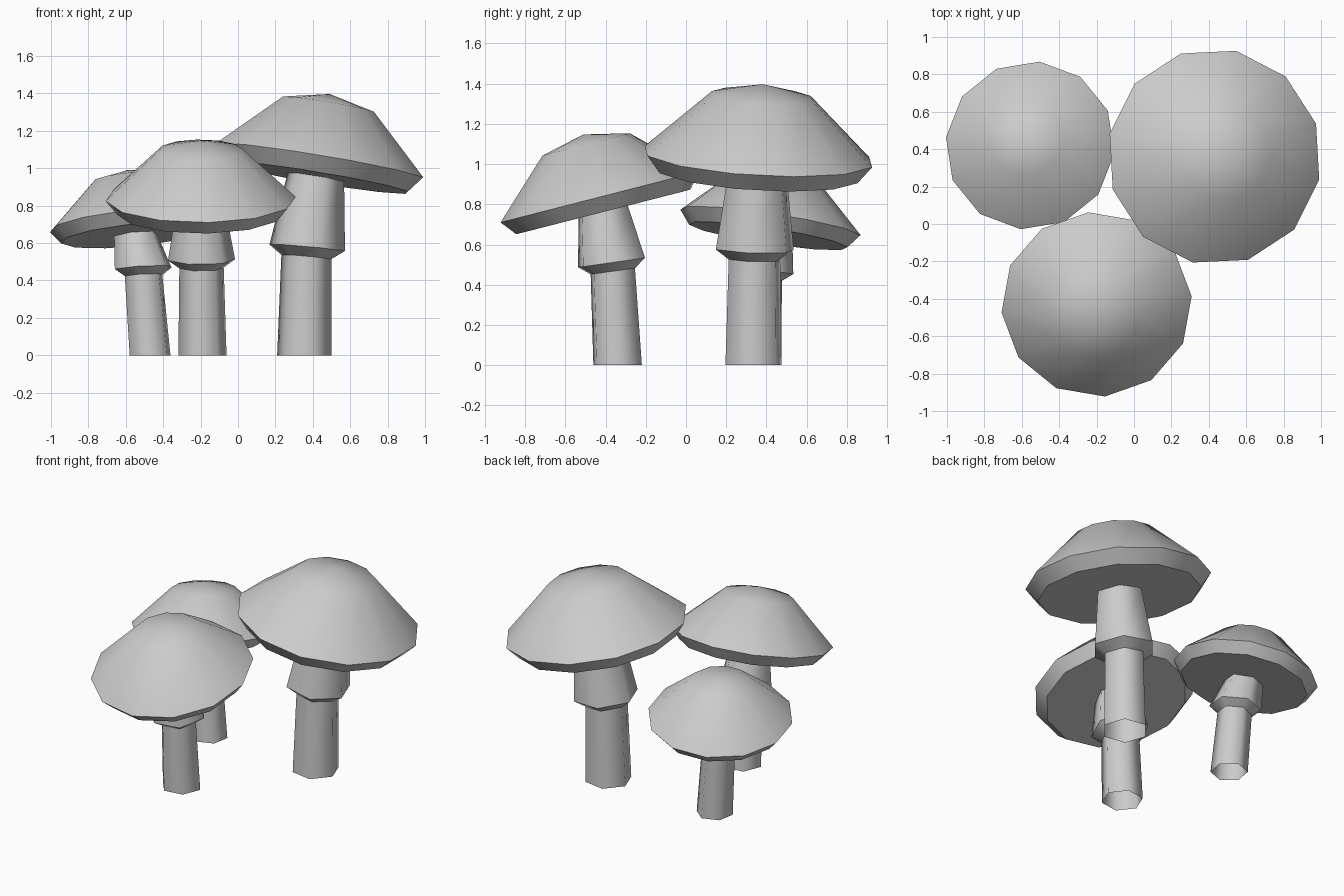
import bpy, bmesh, math
from mathutils import Vector

if "Cube" in bpy.data.objects:
    bpy.data.objects.remove(bpy.data.objects["Cube"])


def tilt(sx, sy, amount=1.0):
    """Rotation leaning z onto the normal of a plane with the given x and y slopes."""
    normal = Vector((-sx * amount, -sy * amount, 1)).normalized()
    return Vector((0, 0, 1)).rotation_difference(normal), normal


def loft(name, sections, sides, phase, sharp, apex=None, close_start=False):
    """Skin rings given as (centre, radius, rotation); sharp lists hard ring indices."""
    bm = bmesh.new()
    rings = []
    for centre, radius, rot in sections:
        ring = []
        for i in range(sides):
            a = math.radians(phase) + 2 * math.pi * i / sides
            ring.append(bm.verts.new(centre + rot @ Vector((radius * math.cos(a), radius * math.sin(a), 0))))
        rings.append(ring)
    for lo, hi in zip(rings, rings[1:]):
        for i in range(sides):
            j = (i + 1) % sides
            bm.faces.new((lo[i], lo[j], hi[j], hi[i]))
    if apex:
        tip = bm.verts.new(apex)
        for i in range(sides):
            bm.faces.new((rings[-1][i], rings[-1][(i + 1) % sides], tip))
    if close_start:
        bm.faces.new(rings[0][::-1])
    for f in bm.faces:
        f.smooth = len(f.verts) < 5
    for k in sharp:
        for i in range(sides):
            bm.edges.get((rings[k][i], rings[k][(i + 1) % sides])).smooth = False
    mesh = bpy.data.meshes.new(name)
    bm.to_mesh(mesh)
    bm.free()
    obj = bpy.data.objects.new(name, mesh)
    bpy.context.collection.objects.link(obj)


def mushroom(name, rim, R, slope, cap_phase, base, collar, stem_phase):
    rim, base, collar = Vector(rim), Vector(base), Vector(collar)
    rot, n = tilt(*slope)
    half, hn = tilt(*slope, 0.55)
    flat, _ = tilt(0, 0)

    # cap: flat underside, bevelled rim, domed top
    loft(name + "_cap",
         [(rim - n * 0.15 * R, 0.88 * R, rot),
          (rim, R, rot),
          (rim + n * 0.53 * R, 0.44 * R, rot)],
         12, cap_phase, (0, 1), apex=rim + n * 0.63 * R, close_start=True)

    # stem: open foot, flared collar, narrowing up into the cap
    loft(name + "_stem",
         [(base, 0.255 * R, flat),
          (collar - hn * 0.085 * R, 0.235 * R, half),
          (collar, 0.355 * R, half),
          (rim - n * 0.13 * R, 0.265 * R, rot)],
         6, stem_phase, (1, 2))


mushroom("large_mushroom", (0.43, 0.36, 1.037), 0.58, (-0.165, -0.06), 18,
         (0.355, 0.335, 0), (0.37, 0.342, 0.575), 50)
mushroom("front_mushroom", (-0.20, -0.43, 0.836), 0.51, (0.0, 0.256), 5,
         (-0.19, -0.34, 0), (-0.195, -0.37, 0.51), 8)
mushroom("small_mushroom", (-0.555, 0.42, 0.71), 0.455, (0.10, -0.152), 24,
         (-0.47, 0.36, 0), (-0.507, 0.375, 0.465), 20)
